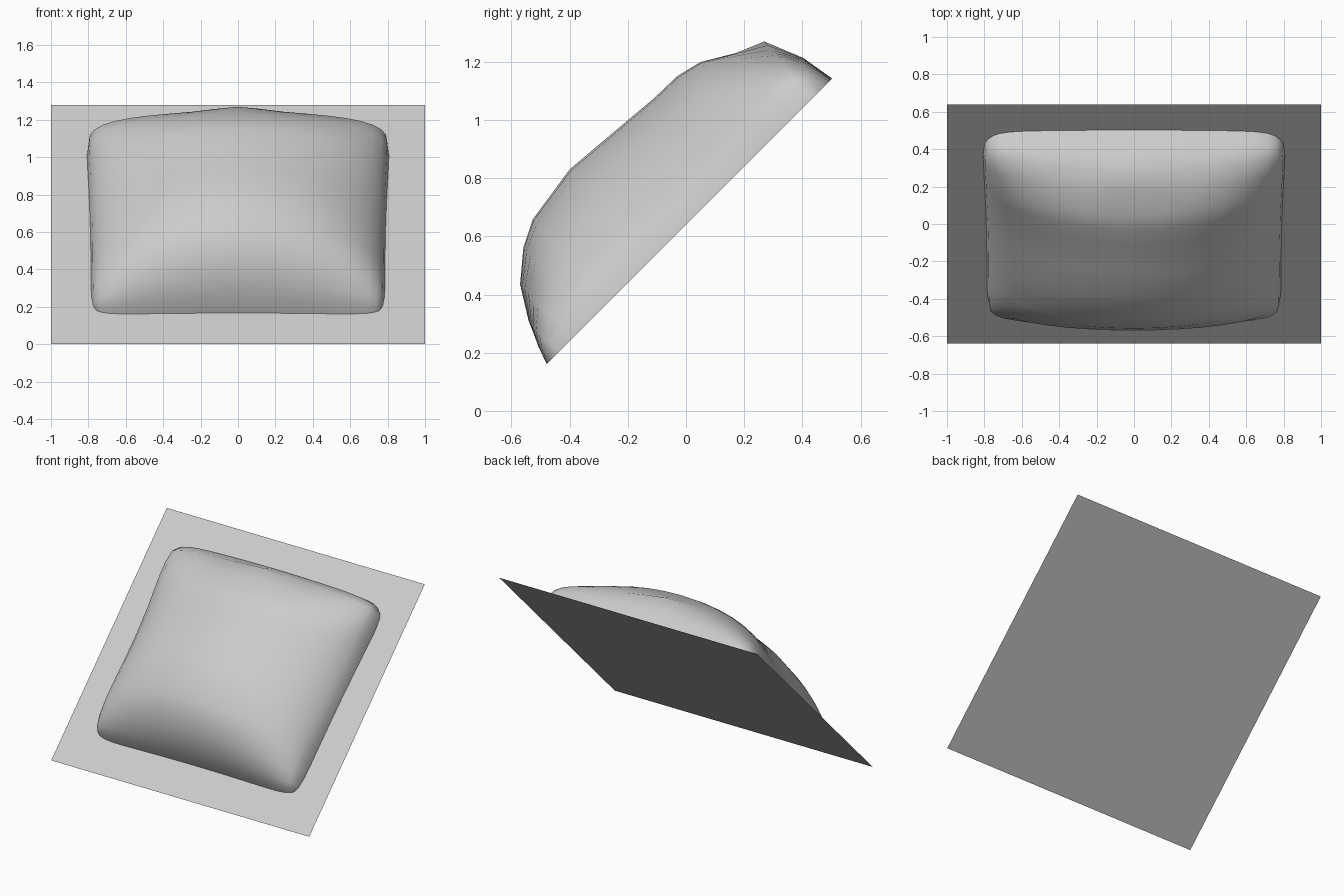
import bpy, bmesh
from math import radians, sin, pi

if "Cube" in bpy.data.objects:
    bpy.data.objects.remove(bpy.data.objects["Cube"])

TILT = radians(45)
PLACE = (0, 0, 0.64)          # centre of the sloping sheet
HALF = 0.905                  # half length of the sheet along the slope


def add_object(name, bm, smooth):
    bmesh.ops.recalc_face_normals(bm, faces=bm.faces)
    mesh = bpy.data.meshes.new(name)
    bm.to_mesh(mesh)
    bm.free()
    for p in mesh.polygons:
        p.use_smooth = smooth
    ob = bpy.data.objects.new(name, mesh)
    bpy.context.collection.objects.link(ob)
    ob.rotation_euler = (TILT, 0, 0)
    ob.location = PLACE
    return ob


# backing sheet: one flat tilted rectangle
bm = bmesh.new()
corners = [(-1, -HALF, 0), (1, -HALF, 0), (1, HALF, 0), (-1, HALF, 0)]
bm.faces.new([bm.verts.new(c) for c in corners])
add_object("backing_sheet", bm, False)

# cushion: profile along the slope (position, height), swept across the width
profile = [(-0.685, 0), (-0.665, 0.07), (-0.63, 0.15), (-0.548, 0.258),
           (-0.45, 0.34), (-0.36, 0.385), (-0.148, 0.417), (0.03, 0.402),
           (0.226, 0.385), (0.34, 0.382), (0.43, 0.36), (0.54, 0.295),
           (0.635, 0.22), (0.69, 0.12), (0.71, 0)]
N = 20
bm = bmesh.new()
rows = []
for v, h in profile:
    V = v / 0.71
    power = 0.6 - 0.35 * V * V            # fuller cross-section near the ends
    row = []
    for i in range(N + 1):
        U = sin((i / N - 0.5) * pi)
        half_width = 0.79 + 0.015 * V + 0.015 * V * V
        cut = 0.05 * (abs(U * V)) ** 10   # rounded corners
        n = h * max(0.0, 1 - U * U) ** power
        if v == 0.635:                    # pinched peak in the upper edge
            n += 0.035 * max(0.0, 1 - abs(U) / 0.35)
        bow = -0.012 * U * U * (v > 0.5) + 0.015 * (1 - U * U) * (v < -0.6)
        row.append(bm.verts.new((U * (half_width - cut),
                                 v + bow - cut * V, n)))
    rows.append(row)
for a, b in zip(rows, rows[1:]):
    for i in range(N):
        bm.faces.new((a[i], a[i + 1], b[i + 1], b[i]))
add_object("cushion", bm, True)
